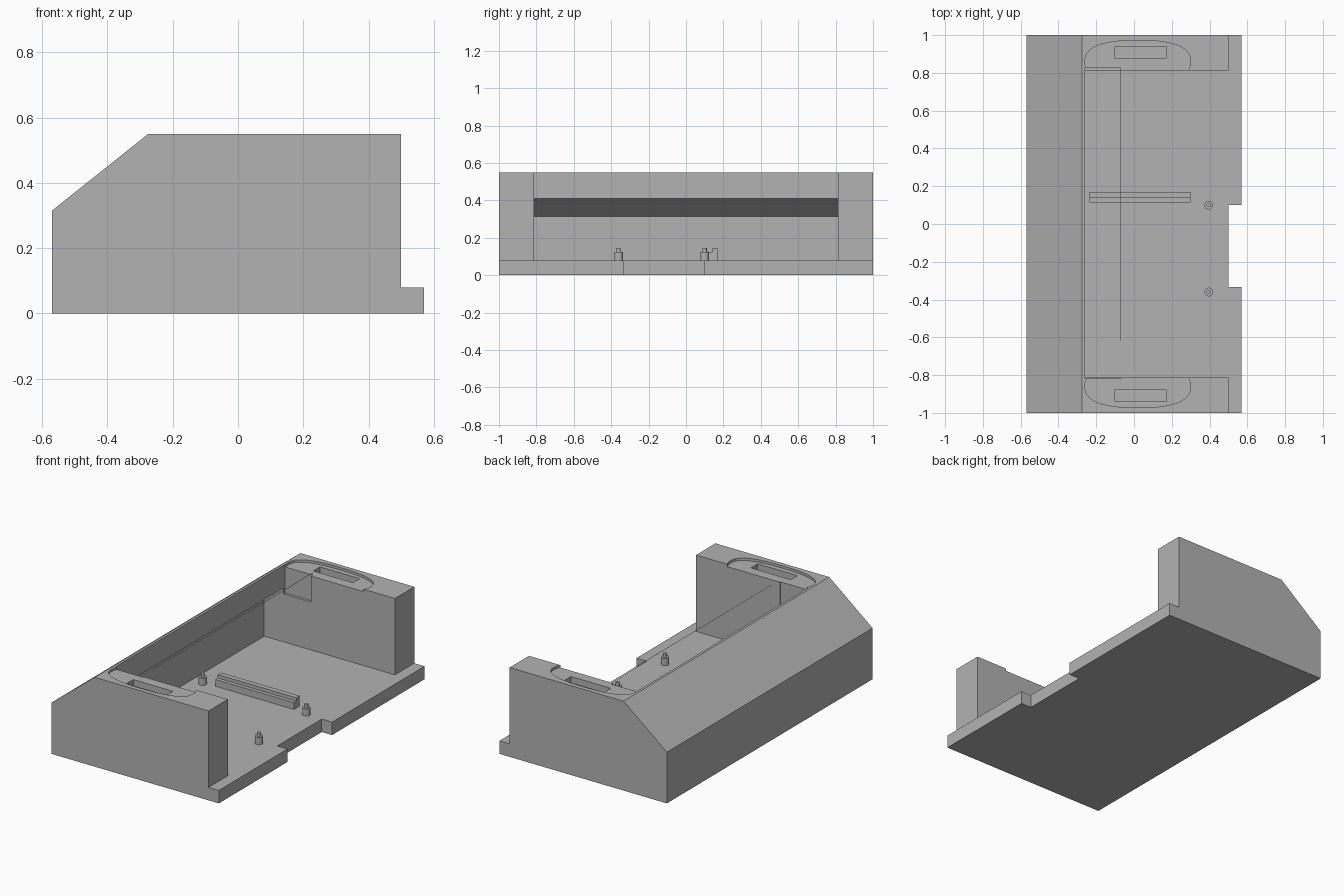
import bpy, bmesh, math

cube = bpy.data.objects.get("Cube")
if cube:
    bpy.data.objects.remove(cube, do_unlink=True)

grey = bpy.data.materials.new("plain grey")
grey.use_nodes = True
colour = (0.45, 0.45, 0.45, 1)
grey.diffuse_color = colour
grey.node_tree.nodes["Principled BSDF"].inputs["Base Color"].default_value = colour


def prism(name, points, offset):
    """Closed solid made by sweeping a polygon along an offset."""
    bm = bmesh.new()
    face = bm.faces.new([bm.verts.new(p) for p in points])
    swept = bmesh.ops.extrude_face_region(bm, geom=[face])["geom"]
    bmesh.ops.translate(bm, vec=offset,
                        verts=[v for v in swept if isinstance(v, bmesh.types.BMVert)])
    bmesh.ops.recalc_face_normals(bm, faces=bm.faces)
    mesh = bpy.data.meshes.new(name)
    bm.to_mesh(mesh)
    bm.free()
    mesh.materials.append(grey)
    obj = bpy.data.objects.new(name, mesh)
    bpy.context.collection.objects.link(obj)
    return obj


def side_prism(name, profile, y0, y1):
    return prism(name, [(x, y0, z) for x, z in profile], (0, y1 - y0, 0))


def box(name, x0, x1, y0, y1, z0, z1):
    return side_prism(name, [(x0, z0), (x1, z0), (x1, z1), (x0, z1)], y0, y1)


def cut(target, cutter):
    cutter.hide_render = True
    mod = target.modifiers.new("cut", 'BOOLEAN')
    mod.operation = 'DIFFERENCE'
    mod.solver = 'EXACT'
    mod.object = cutter
    bpy.context.view_layer.objects.active = target
    bpy.ops.object.modifier_apply(modifier=mod.name)
    bpy.data.objects.remove(cutter, do_unlink=True)


# Housing: sloped back wall, two side walls and a projecting floor
housing = side_prism("housing", [(-.57, 0), (.57, 0), (.57, .08), (.5, .08), (.5, .55),
                                 (-.275, .55), (-.57, .315)], -1, 1)

# Open cavity with a slanted inner roof
cut(housing, side_prism("cavity_cutter", [(-.39, .08), (.7, .08), (.7, .7), (-.26, .7),
                                          (-.26, .41), (-.39, .315)], -.812, .812))
# Shallow pockets beside the opening, and the notch in the floor edge
cut(housing, box("pocket_cutter", -.26, -.07, -.818, .828, .375, .7))
cut(housing, box("notch_cutter", .5, .7, -.333, .1, -.1, .2))

# Rounded recess and slot on top of each side wall
for side in (-1, 1):
    outline = []
    for i in range(32):
        a = 2 * math.pi * (i + .5) / 32
        c, s = math.cos(a), math.sin(a)
        outline.append((.02 + .28 * math.copysign(abs(c) ** .8, c),
                        side * .86 + .112 * math.copysign(abs(s) ** .8, s), .535))
    cut(housing, prism("recess_cutter", outline, (0, 0, .1)))
    y0, y1 = sorted((side * .875, side * .94))
    cut(housing, box("slot_cutter", -.1, .17, y0, y1, .38, .7))

# Stepped rail on the floor
rail = [(.115, .07), (.17, .07), (.17, .143), (.138, .143), (.138, .122), (.115, .122)]
prism("stepped_rail", [(-.235, y, z) for y, z in rail], (.535, 0, 0))

# Four stepped mounting posts
for x in (-.31, .395):
    for y in (-.36, .1):
        for name, radius, top in (("post", .023, .125), ("post_pin", .011, .147)):
            ring = [(x + radius * math.cos(i * math.pi / 12),
                     y + radius * math.sin(i * math.pi / 12), .07) for i in range(24)]
            post = prism(name, ring, (0, 0, top - .07))
            bpy.ops.object.select_all(action='DESELECT')
            post.select_set(True)
            bpy.context.view_layer.objects.active = post
            bpy.ops.object.shade_smooth_by_angle(angle=math.radians(30))

# Hair-thin tapered strand across the opening
prism("strand", [(-.07, .828, .55), (-.07, -.73, .55), (-.072, .828, .55)], (0, 0, -.002))
